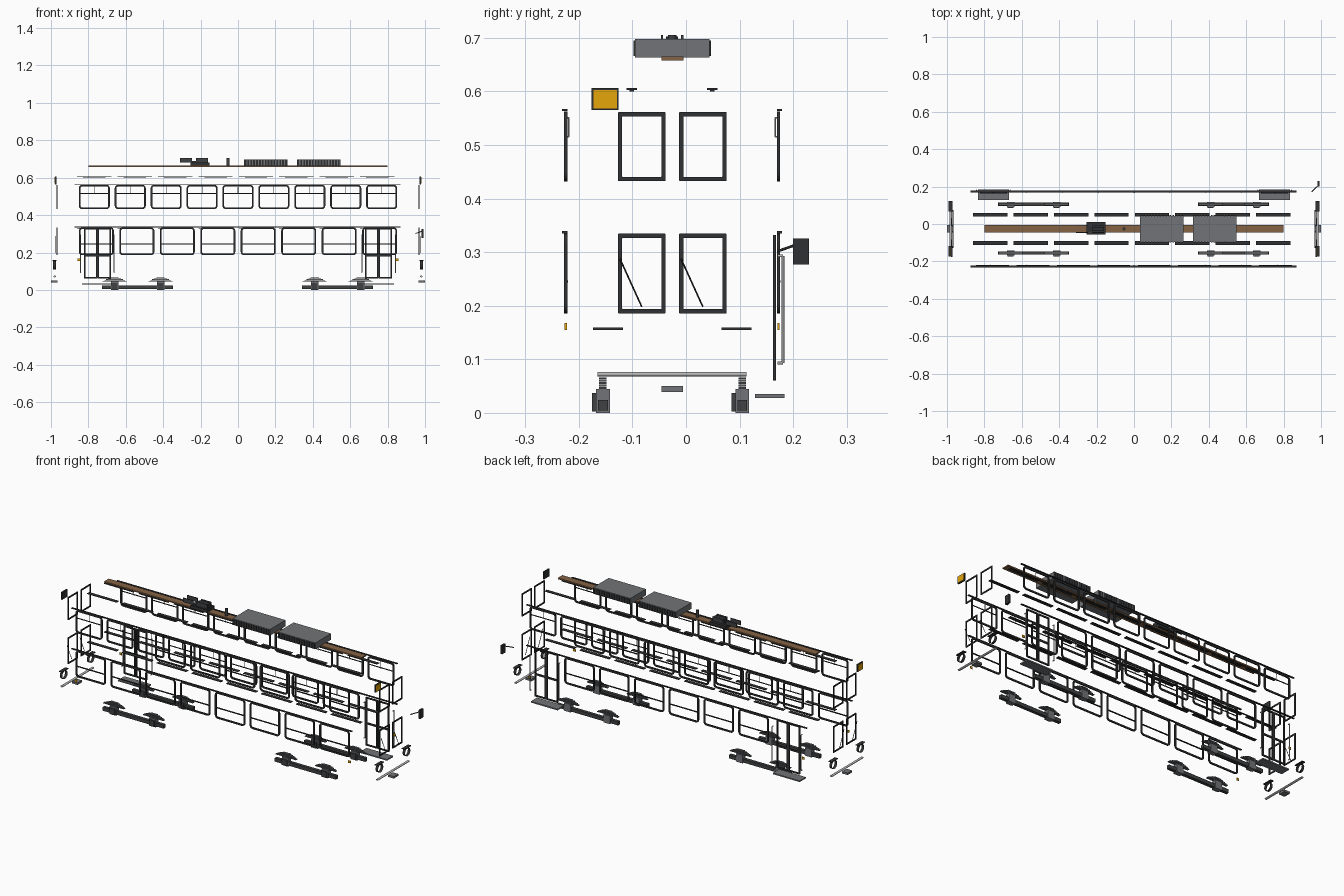
import bpy, bmesh, math
from mathutils import Vector

if "Cube" in bpy.data.objects:
    bpy.data.objects.remove(bpy.data.objects["Cube"])

YC = -0.026          # centre line of the car body
SIDE = 0.1985        # half width to the side frames


def mat(name, rgb):
    m = bpy.data.materials.new(name)
    m.diffuse_color = (*rgb, 1)
    m.use_nodes = True
    m.node_tree.nodes["Principled BSDF"].inputs["Base Color"].default_value = m.diffuse_color
    return m


BLACK = mat("black trim", (0.03, 0.031, 0.033))
DARK = mat("dark grey", (0.05, 0.052, 0.055))
STEEL = mat("spring steel", (0.1, 0.104, 0.11))
GREY = mat("grey metal", (0.165, 0.173, 0.184))
LIGHT = mat("light metal", (0.48, 0.48, 0.49))
BROWN = mat("brown wood", (0.235, 0.125, 0.06))
YELLOW = mat("yellow", (0.78, 0.38, 0.003))


def finish(name, bm, m):
    bmesh.ops.recalc_face_normals(bm, faces=bm.faces)
    me = bpy.data.meshes.new(name)
    bm.to_mesh(me)
    bm.free()
    me.materials.append(m)
    ob = bpy.data.objects.new(name, me)
    bpy.context.collection.objects.link(ob)
    return ob


def add_box(bm, x0, x1, y0, y1, z0, z1):
    vs = bmesh.ops.create_cube(bm, size=1)["verts"]
    for v in vs:
        v.co = Vector(((x0 + x1) / 2 + v.co.x * (x1 - x0),
                       (y0 + y1) / 2 + v.co.y * (y1 - y0),
                       (z0 + z1) / 2 + v.co.z * (z1 - z0)))


def boxes(name, m, *dims):
    bm = bmesh.new()
    for d in dims:
        add_box(bm, *d)
    return finish(name, bm, m)


def rod(name, m, points, r, sides=12):
    """Round bar along a path, smooth around its length."""
    bm = bmesh.new()
    for a, b in zip(points, points[1:]):
        a, b = Vector(a), Vector(b)
        vs = bmesh.ops.create_cone(bm, cap_ends=True, segments=sides, radius1=r,
                                   radius2=r, depth=(b - a).length)["verts"]
        q = (b - a).to_track_quat('Z', 'Y')
        for v in vs:
            v.co = q @ v.co + (a + b) / 2
    for f in bm.faces:
        f.smooth = len(f.verts) == 4
    for e in bm.edges:
        e.smooth = all(len(f.verts) == 4 for f in e.link_faces)
    return finish(name, bm, m)


def outline(w, h, r, seg=4):
    pts = []
    for k, (sx, sz) in enumerate([(1, 1), (-1, 1), (-1, -1), (1, -1)]):
        for i in range(seg + 1):
            a = math.pi / 2 * (k + i / seg)
            pts.append((sx * (w / 2 - r) + r * math.cos(a), sz * (h / 2 - r) + r * math.sin(a)))
    return pts


def frame(name, m, centre, w, h, t, depth, r, axis='y'):
    """Window frame: two nested outlines, given depth along y or x."""
    bm = bmesh.new()
    rings = []
    for d in (-depth / 2, depth / 2):
        for pts in (outline(w, h, r), outline(w - 2 * t, h - 2 * t, max(r - t, 0.001))):
            rings.append([bm.verts.new(Vector(centre) + Vector((u, d, v) if axis == 'y' else (d, u, v)))
                          for u, v in pts])
    o0, i0, o1, i1 = rings
    n = len(o0)
    for A, B in ((o0, i0), (o1, i1), (o0, o1), (i0, i1)):
        for k in range(n):
            j = (k + 1) % n
            bm.faces.new((A[k], A[j], B[j], B[k]))
    return finish(name, bm, m)


# Side windows: nine above, eight below (doors replace the end ones at the back)
for s in (-1, 1):
    y = YC + s * SIDE
    for i in range(9):
        x = -0.768 + i * 0.192
        frame("upper_window_frame", BLACK, (x, y, 0.497), 0.166, 0.13, 0.009, 0.006, 0.018)
        boxes("upper_window_bar", BLACK, (x - 0.075, x + 0.075, y - 0.002, y + 0.002, 0.514, 0.518))
        yi = y - s * 0.006
        rod("window_catch", LIGHT, [(x, y, 0.551), (x, yi, 0.551), (x, yi, 0.515), (x, y, 0.515)],
            0.0015, 8)
    for i in range(8):
        if s == 1 and i in (0, 7):
            continue
        x = -0.757 + i * 0.2163
        frame("lower_window_frame", BLACK, (x, y, 0.26), 0.187, 0.149, 0.009, 0.006, 0.018)
        boxes("lower_window_bar", BLACK,
              (x - 0.088, x + 0.088, y - 0.003, y + 0.004, 0.243, 0.247))
    # Drip rails
    for z in (0.337, 0.565):
        yr = y + s * 0.002
        boxes("drip_rail", BLACK, (-0.875, 0.868, yr - 0.005, yr + 0.005, z - 0.002, z + 0.002))
    # Marker lamps
    for x in (-0.85, 0.85):
        boxes("marker_lamp", YELLOW, (x - 0.007, x + 0.007, y - 0.002, y + 0.002, 0.155, 0.168))
    # Strips along the ceilings of both decks
    for i in range(8):
        x = -0.769 + i * 0.2163
        yv = YC + s * 0.075
        for z in (0.329, 0.603):
            boxes("ceiling_strip", BLACK,
                  (x - 0.092, x + 0.092, yv - 0.01, yv + 0.01, z, z + 0.003),
                  (x - 0.06, x + 0.06, yv - 0.004, yv + 0.004, z - 0.003, z))

# Doors with steps and grab poles
for s in (-1, 1):
    x = s * 0.752
    for k in (-1, 1):
        xl = x + k * 0.0365
        frame("door_leaf_frame", BLACK, (xl, 0.165, 0.196), 0.072, 0.272, 0.008, 0.006, 0.003)
        boxes("door_cross_bar", BLACK, (xl - 0.03, xl + 0.03, 0.162, 0.168, 0.18, 0.19))
        xp = x + k * 0.09
        rod("grab_pole", LIGHT, [(xp, 0.171, 0.293), (xp, 0.181, 0.293),
                                 (xp, 0.181, 0.093), (xp, 0.171, 0.093)], 0.0025)
    boxes("door_step", GREY, (x - 0.083, x + 0.083, 0.129, 0.184, 0.028, 0.035))

# Both ends of the car
for s in (-1, 1):
    x = s * 0.968
    for y in (-0.0825, 0.0315):
        frame("upper_end_frame", BLACK, (x, y, 0.497), 0.089, 0.129, 0.008, 0.004, 0.002, 'x')
        frame("lower_end_frame", BLACK, (x, y, 0.26), 0.089, 0.149, 0.008, 0.004, 0.002, 'x')
        rod("wiper", BLACK, [(s * 0.976, y - 0.041, 0.288), (s * 0.976, y, 0.198)], 0.0015, 6)
    # Route sign with a dark border
    xs = s * 0.974
    boxes("route_sign_box", BLACK, (xs - 0.004, xs + 0.004, -0.176, -0.126, 0.565, 0.606))
    xf = s * 0.979
    boxes("route_sign_face", YELLOW, (xf - 0.001, xf + 0.001, -0.173, -0.129, 0.568, 0.603))
    # Headlamp rims (open tubes) under flat visors
    for k in (-1, 1):
        y = YC + k * 0.12
        bm = bmesh.new()
        vs = bmesh.ops.create_cone(bm, cap_ends=False, segments=24, radius1=0.023,
                                   radius2=0.023, depth=0.016)["verts"]
        for v in vs:
            v.co = Vector((s * 0.981 + v.co.z, y + v.co.x, 0.132 + v.co.y))
        finish("headlamp_rim", bm, BLACK)
        boxes("headlamp_visor", BLACK, (s * 0.981 - 0.01, s * 0.981 + 0.01,
                                        y - 0.028, y + 0.028, 0.155, 0.159))
    # Bumper bar (oval section) and coupler
    bar = rod("bumper_bar", LIGHT, [(0, -0.165, 0), (0, 0.113, 0)], 0.0045, 20)
    for v in bar.data.vertices:
        v.co.x = v.co.x * 1.6 + s * 0.98
        v.co.z += 0.072
    boxes("coupler", GREY, (s * 0.9825 - 0.0175, s * 0.9825 + 0.0175, -0.046, -0.006, 0.039, 0.05))

# Rear view mirror
rod("mirror_arm", BLACK, [(0.95, 0.172, 0.302), (0.985, 0.206, 0.314)], 0.0025)
boxes("mirror", BLACK, (0.981, 0.992, 0.2, 0.23, 0.277, 0.325))

# Trucks: beams, axle boxes and leaf springs
for cx in (-0.537, 0.533):
    for s in (-1, 1):
        y = YC + 0.001 + s * 0.13
        boxes("truck_beam", DARK, (cx - 0.19, cx + 0.19, y - 0.009, y + 0.009, 0.004, 0.024))
        for k in (-1, 1):
            x = cx + k * 0.123
            boxes("axle_box", GREY, (x - 0.02, x + 0.02, y - 0.013, y + 0.013, 0.0, 0.045))
            boxes("axle_cover", DARK, (x - 0.016, x + 0.016, y - 0.02, y - 0.013, 0.003, 0.037))
            boxes("leaf_spring", STEEL, *[
                (x - hw, x + hw, y - 0.007, y + 0.007, 0.045 + i * 0.0045, 0.0485 + i * 0.0045)
                for i, hw in enumerate((0.064, 0.055, 0.045, 0.034, 0.022))])

# Roof: walkway plank, cooling units, trolley base, vent
boxes("roof_plank", BROWN, (-0.8, 0.8, -0.046, -0.005, 0.658, 0.665))
for x0, x1 in ((0.032, 0.264), (0.315, 0.547)):
    boxes("cooling_unit", GREY, (x0, x1, -0.095, 0.044, 0.663, 0.698))
    n = 15
    step = (x1 - x0) / n
    boxes("cooling_fins", BLACK, *[
        (x0 + (i + 0.2) * step, x0 + (i + 0.8) * step, y - 0.002, y + 0.002, 0.666, 0.695)
        for i in range(n) for y in (-0.096, 0.045)])
boxes("trolley_base", BLACK, (-0.255, -0.153, -0.056, 0.01, 0.664, 0.681))
for s in (-1, 1):
    y = YC + s * 0.019
    boxes("trolley_spring", DARK,
          (-0.31, -0.245, y - 0.002, y + 0.002, 0.684, 0.705),
          (-0.225, -0.16, y - 0.002, y + 0.002, 0.684, 0.705),
          (-0.31, -0.16, y - 0.002, y + 0.002, 0.681, 0.688))
boxes("trolley_pivot", BLACK, (-0.225, -0.16, -0.037, -0.015, 0.681, 0.702))
rod("roof_vent", DARK, [(-0.053, YC, 0.665), (-0.053, YC, 0.705)], 0.008, 12)
